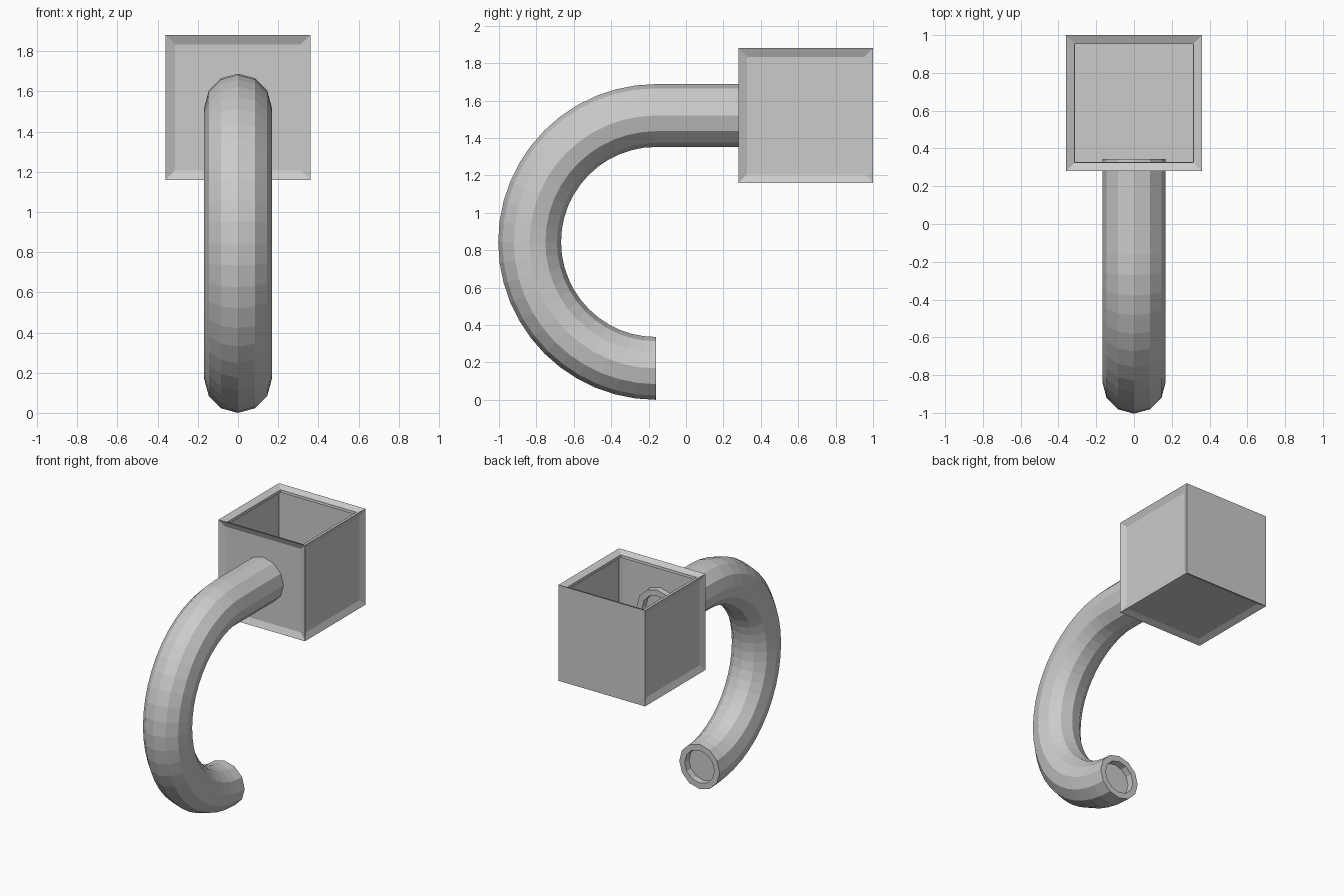
import bpy, bmesh, math
from mathutils import Vector, Matrix

if "Cube" in bpy.data.objects:
    bpy.data.objects.remove(bpy.data.objects["Cube"])


def add_object(name, bm):
    mesh = bpy.data.meshes.new(name)
    bm.to_mesh(mesh)
    bm.free()
    ob = bpy.data.objects.new(name, mesh)
    bpy.context.collection.objects.link(ob)
    return ob


# Open box: sunken panels on every side but the flat back, open at the top
bm = bmesh.new()
bmesh.ops.create_cube(bm, size=0.72, matrix=Matrix.Translation((0, 0.64, 1.52)))
bm.normal_update()
panels = [f for f in bm.faces if f.normal.y < 0.5]
top = next(f for f in panels if f.normal.z > 0.5)
bmesh.ops.inset_individual(bm, faces=panels, thickness=0.065, depth=-0.02)
# short lip around the opening
lip = bmesh.ops.inset_individual(bm, faces=[top], thickness=0.002, depth=-0.02)
bmesh.ops.delete(bm, geom=[top], context='FACES')
add_object("open_box", bm)

# Curved pipe: twelve-sided, straight run into the box then a half-circle bend
RADIUS, BEND, SIDES, STEPS = 0.168, 0.676, 12, 24
path = [(Vector((0, 0.345, 1.52)), 0.0)]
for i in range(STEPS + 1):
    a = math.pi * i / STEPS
    path.append((Vector((0, -0.16 - BEND * math.sin(a), 0.844 + BEND * math.cos(a))), a))

bm = bmesh.new()
rings = []
for centre, a in path:
    out = Vector((0, -math.sin(a), math.cos(a)))
    rings.append([bm.verts.new(centre + RADIUS * (math.cos(t) * out + Vector((math.sin(t), 0, 0))))
                  for t in (2 * math.pi * k / SIDES for k in range(SIDES))])
for r0, r1 in zip(rings, rings[1:]):
    for k in range(SIDES):
        j = (k + 1) % SIDES
        bm.faces.new((r0[k], r0[j], r1[j], r1[k]))
caps = [bm.faces.new(rings[0]), bm.faces.new(rings[-1])]
bmesh.ops.recalc_face_normals(bm, faces=bm.faces[:])
# rim and recessed disc at both pipe ends
bmesh.ops.inset_individual(bm, faces=caps, thickness=0.045)
bmesh.ops.inset_individual(bm, faces=caps, thickness=0.001, depth=-0.05)
add_object("curved_pipe", bm)
